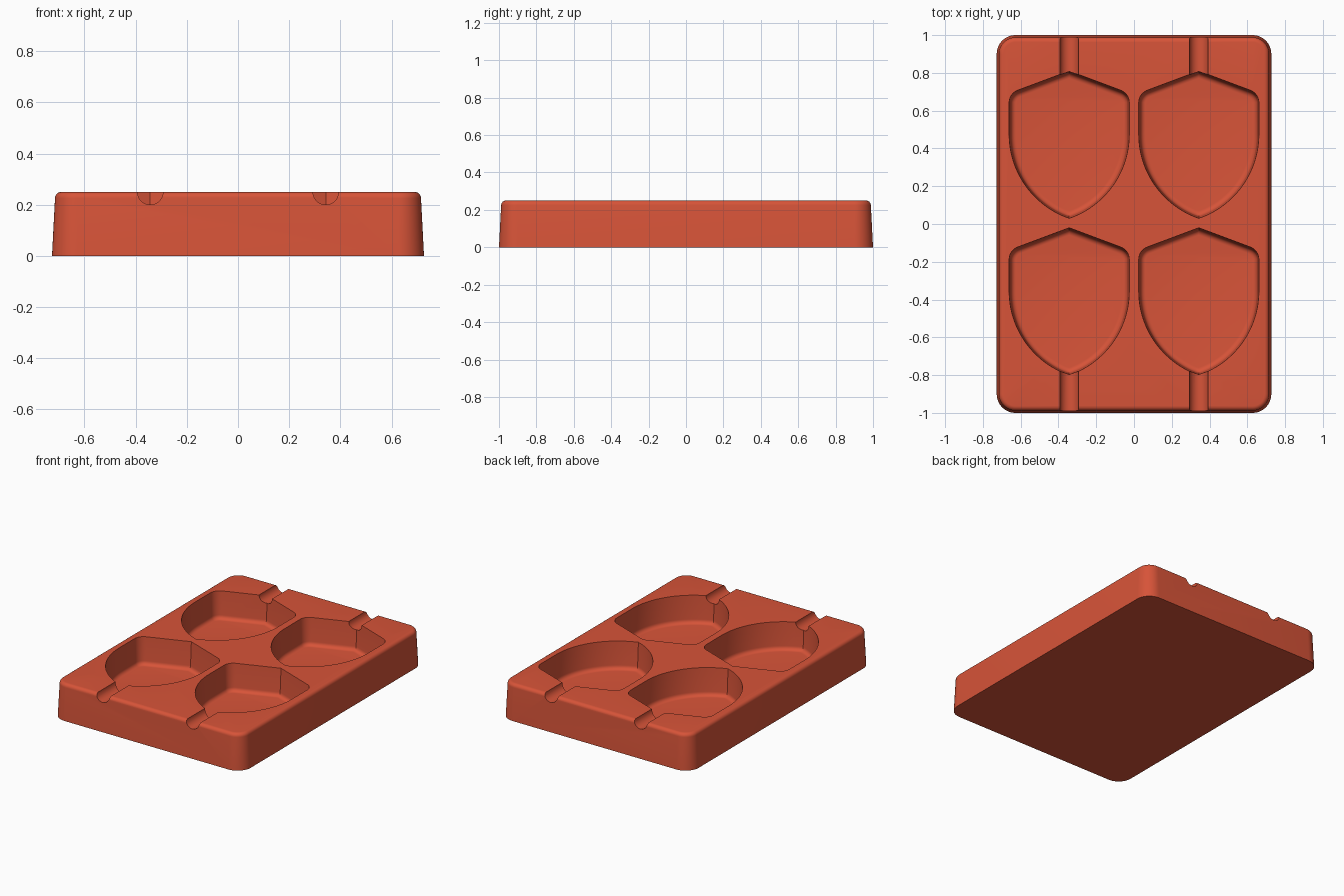
import bpy, bmesh
from math import sin, cos, tan, pi, radians, sqrt, atan2
from mathutils import Matrix

if "Cube" in bpy.data.objects:
    bpy.data.objects.remove(bpy.data.objects["Cube"])

HEIGHT, FLOOR, DRAFT = 0.25, 0.06, tan(radians(3))
COLUMN_X = 0.343

red = bpy.data.materials.new("brick red")
red.use_nodes = True
red.diffuse_color = (0.68, 0.088, 0.04, 1)
red.node_tree.nodes["Principled BSDF"].inputs["Base Color"].default_value = red.diffuse_color


def arc(cx, cy, r, start, end, steps):
    return [(cx + r * cos(start + (end - start) * i / steps),
             cy + r * sin(start + (end - start) * i / steps)) for i in range(steps + 1)]


def finish(bm, name):
    bmesh.ops.recalc_face_normals(bm, faces=bm.faces[:])
    mesh = bpy.data.meshes.new(name)
    bm.to_mesh(mesh)
    bm.free()
    mesh.materials.append(red)
    obj = bpy.data.objects.new(name, mesh)
    bpy.context.collection.objects.link(obj)
    return obj


def loft(name, outline, levels):
    """Skin one outline, inset by a distance at each height, and cap both ends."""
    bm = bmesh.new()
    rings = [[bm.verts.new((x, y, z)) for x, y in outline(inset)] for inset, z in levels]
    for a, b in zip(rings, rings[1:]):
        for i in range(len(a)):
            j = (i + 1) % len(a)
            bm.faces.new((a[i], a[j], b[j], b[i]))
    bm.faces.new(rings[0])
    bm.faces.new(rings[-1])
    return finish(bm, name)


def rounded_rectangle(inset):
    w, d, r = 0.727, 1.0, 0.1
    points = []
    for k, (sx, sy) in enumerate([(1, 1), (-1, 1), (-1, -1), (1, -1)]):
        points += arc(sx * (w - r), sy * (d - r), r - inset, k * pi / 2, (k + 1) * pi / 2, 12)
    return points


def shield(inset):
    half, tip, bend, big, r = 0.318, 0.39, 0.055, 0.47, 0.07
    slope = radians(20.5)
    # curved flank from the lower point up to the straight side
    cx, radius = half - big, big - inset
    drop = atan2(-sqrt(radius ** 2 - cx ** 2), -cx)
    side = arc(cx, bend, radius, drop, 0, 28)
    # rounded shoulder
    sx = half - r
    sy = tip - (r + sin(slope) * sx) / cos(slope)
    side += arc(sx, sy, r - inset, 0, pi / 2 - slope, 10)
    top = [(0, tip - inset / cos(slope))]
    return side + top + [(-x, y) for x, y in reversed(side[1:])]


# Tray block: drafted sides and a rounded top edge
edge = 0.025
levels = [(0, 0), (DRAFT * (HEIGHT - edge), HEIGHT - edge)]
levels += [(levels[1][0] + edge * (1 - cos(t)), HEIGHT - edge + edge * sin(t))
           for t in [pi / 2 * i / 6 for i in range(1, 7)]]
tray = loft("mould_tray", rounded_rectangle, levels)

# Shield cavities: drafted walls and a filleted floor
fillet = 0.028
wall = DRAFT * (HEIGHT - FLOOR - fillet)
levels = [(-DRAFT * 0.05, HEIGHT + 0.05), (wall, FLOOR + fillet)]
levels += [(wall + fillet * (1 - cos(t)), FLOOR + fillet * (1 - sin(t)))
           for t in [pi / 2 * i / 6 for i in range(1, 7)]]
cutters = []
for sx in (-1, 1):
    for y in (-0.41, 0.42):
        cavity = loft("shield_cavity_cutter", shield, levels)
        cavity.location = (sx * COLUMN_X, y, 0)
        cutters.append(cavity)

    # Stick channels from the cavities to the front and back edges
    for sy in (-1, 1):
        bm = bmesh.new()
        bmesh.ops.create_cone(bm, cap_ends=True, segments=32, radius1=0.05, radius2=0.05, depth=0.35)
        bm.transform(Matrix.Rotation(pi / 2, 4, "X"))
        channel = finish(bm, "stick_channel_cutter")
        channel.location = (sx * COLUMN_X, sy * 0.925, HEIGHT)
        cutters.append(channel)

# Cut everything out of the block
bpy.context.view_layer.objects.active = tray
tray.select_set(True)
for cutter in cutters:
    cutter.hide_render = True
    mod = tray.modifiers.new("cut", "BOOLEAN")
    mod.operation, mod.solver, mod.object = "DIFFERENCE", "EXACT", cutter
    bpy.ops.object.modifier_apply(modifier=mod.name)
    bpy.data.objects.remove(cutter)

bpy.ops.object.select_all(action="DESELECT")
tray.select_set(True)
bpy.ops.object.shade_smooth_by_angle(angle=radians(30))
